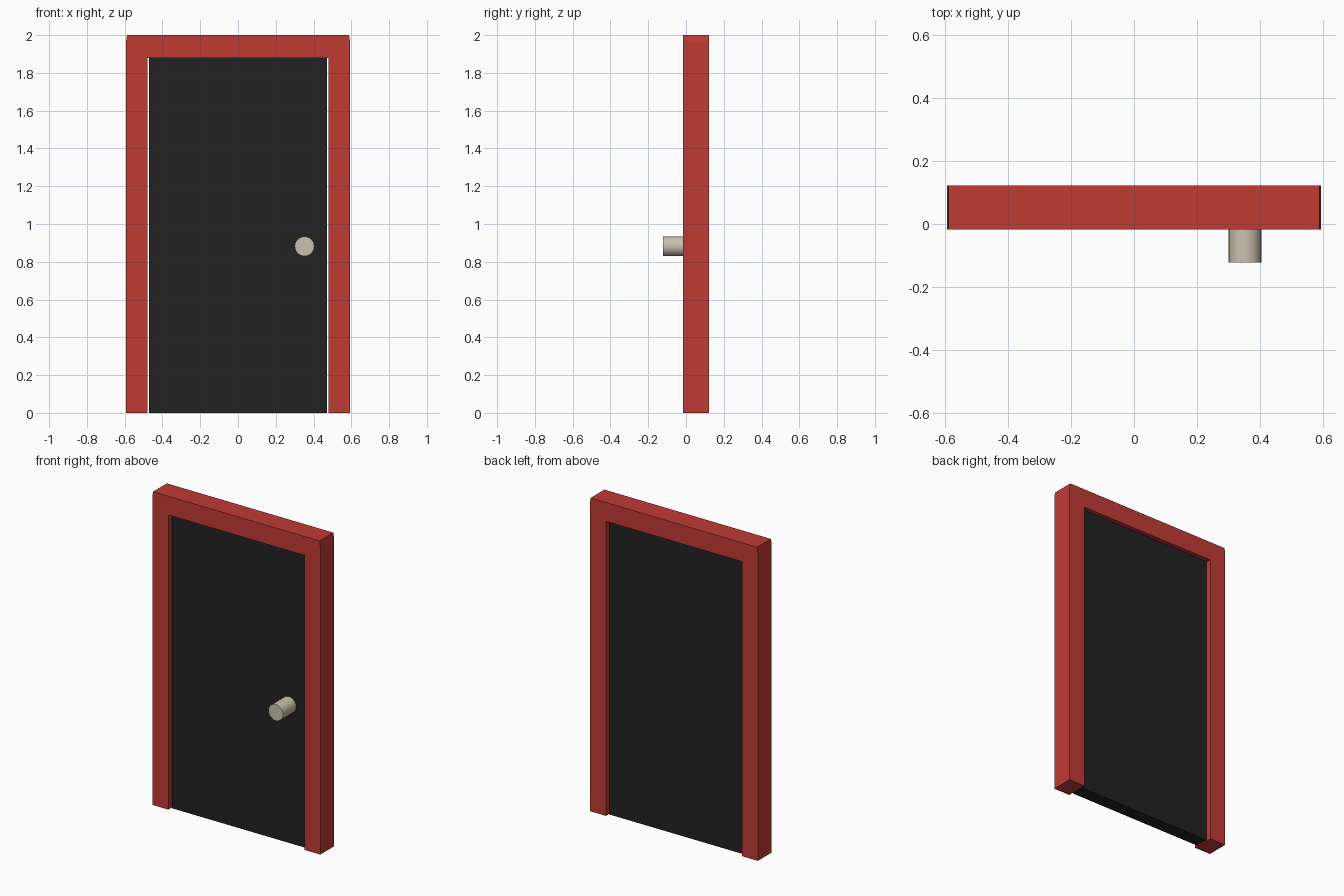
import bpy, bmesh, math
from mathutils import Matrix

if "Cube" in bpy.data.objects:
    bpy.data.objects.remove(bpy.data.objects["Cube"])


def material(name, rgb):
    m = bpy.data.materials.new(name)
    m.diffuse_color = (*rgb, 1)
    m.use_nodes = True
    m.node_tree.nodes["Principled BSDF"].inputs["Base Color"].default_value = m.diffuse_color
    return m


RED = material("red paint", (0.53, 0.043, 0.036))
BLACK = material("black paint", (0.016, 0.016, 0.016))
CREAM = material("cream metal", (0.60, 0.54, 0.42))


def add_object(name, bm, mat):
    bmesh.ops.recalc_face_normals(bm, faces=bm.faces)
    mesh = bpy.data.meshes.new(name)
    bm.to_mesh(mesh)
    bm.free()
    mesh.materials.append(mat)
    ob = bpy.data.objects.new(name, mesh)
    bpy.context.collection.objects.link(ob)
    return ob


def extrude_profile(name, points, y0, y1, mat):
    """Extrude an x-z outline from y0 to y1."""
    bm = bmesh.new()
    face = bm.faces.new([bm.verts.new((x, y0, z)) for x, z in points])
    res = bmesh.ops.extrude_face_region(bm, geom=[face])
    verts = [g for g in res["geom"] if isinstance(g, bmesh.types.BMVert)]
    bmesh.ops.translate(bm, verts=verts, vec=(0, y1 - y0, 0))
    return add_object(name, bm, mat)


# Door frame: two jambs joined by a lintel, corners very slightly tapered
half = [(0.48, 1.88), (0.48, 0), (0.593, 0), (0.593, 1.965), (0.588, 2.0)]
outline = half + [(-x, z) for x, z in reversed(half)]
extrude_profile("door_frame", outline, -0.017, 0.122, RED)

# Door panel, recessed on both sides with a thin gap at the jambs
panel = [(-0.472, 0), (0.472, 0), (0.472, 1.88), (-0.472, 1.88)]
extrude_profile("door_panel", panel, 0.01, 0.095, BLACK)

# Round knob on the front
bm = bmesh.new()
y_front, y_back = -0.122, 0.012
bmesh.ops.create_cone(
    bm, cap_ends=True, segments=24, radius1=0.052, radius2=0.052,
    depth=y_back - y_front,
    matrix=Matrix.Translation((0.352, (y_front + y_back) / 2, 0.882))
    @ Matrix.Rotation(math.pi / 2, 4, "X"))
knob = add_object("knob", bm, CREAM)
bpy.context.view_layer.objects.active = knob
knob.select_set(True)
bpy.ops.object.shade_smooth_by_angle(angle=math.radians(35))
